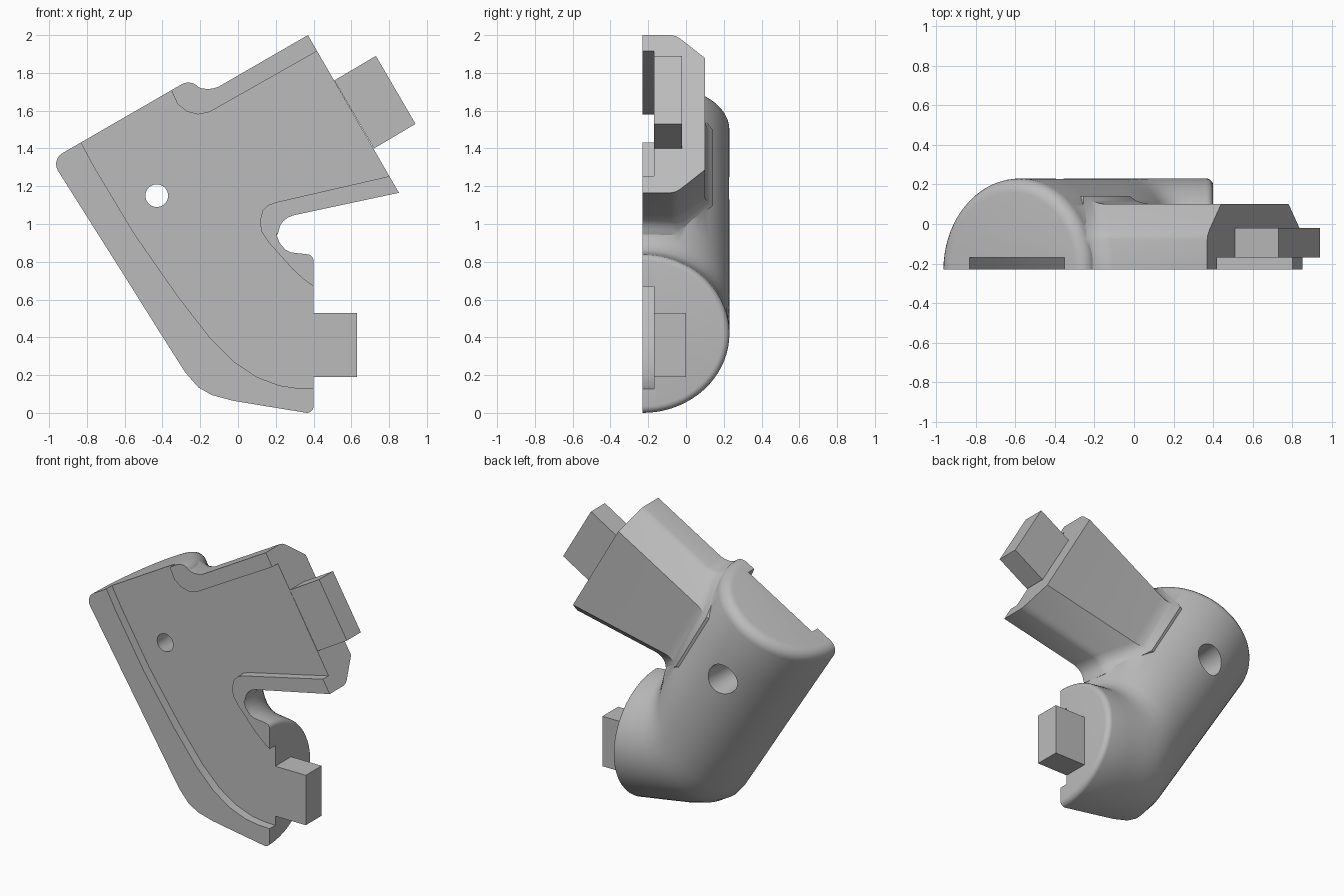
import bpy, bmesh
from math import sin, cos, pi, sqrt
from mathutils import Vector

if "Cube" in bpy.data.objects:
    bpy.data.objects.remove(bpy.data.objects["Cube"], do_unlink=True)

FRONT, DEPTH = -0.23, 0.46
U = Vector((0.866, 0, 0.5))      # direction of the arm
D = Vector((0.5, 0, -0.866))     # direction of the upper shell

grey = bpy.data.materials.new("plain_grey")
grey.use_nodes = True
grey.diffuse_color = (0.5, 0.5, 0.5, 1)
grey.node_tree.nodes["Principled BSDF"].inputs["Base Color"].default_value = (0.5, 0.5, 0.5, 1)


def loft(name, rings):
    """Closed solid through rings with equal point counts."""
    bm = bmesh.new()
    loops = [[bm.verts.new(p) for p in ring] for ring in rings]
    n = len(loops[0])
    for a, b in zip(loops, loops[1:]):
        for i in range(n):
            j = (i + 1) % n
            bm.faces.new((a[i], a[j], b[j], b[i]))
    bm.faces.new(loops[0])
    bm.faces.new(loops[-1])
    bmesh.ops.recalc_face_normals(bm, faces=bm.faces)
    mesh = bpy.data.meshes.new(name)
    bm.to_mesh(mesh)
    bm.free()
    obj = bpy.data.objects.new(name, mesh)
    bpy.context.collection.objects.link(obj)
    mesh.materials.append(grey)
    return obj


def plate(name, outline, y0, y1):
    return loft(name, [[(x, y, z) for x, z in outline] for y in (y0, y1)])


def combine(target, tool, operation):
    bpy.ops.object.select_all(action='DESELECT')
    bpy.context.view_layer.objects.active = target
    target.select_set(True)
    mod = target.modifiers.new(operation, 'BOOLEAN')
    mod.operation, mod.solver, mod.object = operation, 'EXACT', tool
    bpy.ops.object.modifier_apply(modifier=mod.name)
    bpy.data.objects.remove(tool, do_unlink=True)


# Bent shell with a half-round section; each station is outer, inner, inset
def upper(a, inset):
    return (-0.99 + 0.534 * a, 1.34 - 0.845 * a), (-0.237 + 0.5 * a, 1.775 - 0.866 * a), inset


R = 0.07
stations = [upper(R * (1 - cos(t)), R * (1 - sin(t))) for t in [i * pi / 12 for i in range(7)]]
stations += [upper(a, 0) for a in (0.3, 0.55, 0.75)]
stations += [
    ((-0.41, 0.42), (0.195, 1.02), 0), ((-0.28, 0.215), (0.205, 0.94), 0),
    ((-0.21, 0.135), (0.22, 0.90), 0), ((-0.14, 0.095), (0.25, 0.865), 0),
    ((-0.03, 0.065), (0.28, 0.85), 0), ((0.15, 0.035), (0.32, 0.845), 0)]
r = 0.035
stations += [((0.4 - r + r * sin(t), 0), (0.4 - r + r * sin(t), 0.84), r * (1 - cos(t)))
             for t in [i * pi / 10 for i in range(6)]]

rings = []
for (ox, oz), (ix, iz), inset in stations:
    outer, inner = Vector((ox, 0, oz)), Vector((ix, 0, iz))
    mid, half = (outer + inner) / 2, (outer - inner) / 2
    half *= (half.length - inset) / half.length
    ring = [mid + half * cos(t) + Vector((0, FRONT + (DEPTH - inset) * sin(t), 0))
            for t in [i * pi / 36 for i in range(37)]]
    low = Vector((0, -0.03, 0))
    rings.append([ring[0] + low] + ring + [ring[-1] + low])
shell = loft("elbow_shell", rings)

# Chamfered arm, flared where it runs into the shell
rings = []
for w, flare in ((0.64, 0), (0.10, 0), (0.07, 0.006), (0.04, 0.02), (0.015, 0.04),
                 (0, 0.06), (-0.02, 0.085), (-0.2, 0)):
    side = [(0, -0.28, -1, 0), (0, -0.08, -1, 0), (0.006, -0.055, -0.95, 0.1),
            (0.022, -0.03, -0.8, 0.3), (0.14, 0.1, -0.2, 0.5)]
    ring = []
    for end in (0, 1):
        for v, y, dv, dy in (reversed(side) if end else side):
            depth = max(0, y - FRONT) / DEPTH
            s = w if w > 0.6 else w - 0.435 * (1 - sqrt(1 - depth * depth))
            length = 0.964 - 0.324 * (0.64 - s)
            v += dv * flare
            v = length - v if end else v
            p = Vector((0.37, 0, 2.0)) - U * (0.64 - s) + D * v
            p.y = y + dy * flare
            ring.append(p)
    rings.append(ring)
combine(shell, loft("arm", rings), 'UNION')

# Flat front, shallow recess and tapered screw hole
square = [(-2, -1), (2, -1), (2, 3), (-2, 3)]
combine(shell, plate("front_cutter", square, -0.6, FRONT), 'DIFFERENCE')

recess = [
    (-0.86, 1.48), (-0.83, 1.43), (-0.76, 1.30), (-0.55, 0.95), (-0.32, 0.62),
    (-0.15, 0.40), (-0.02, 0.27), (0.10, 0.19), (0.22, 0.145), (0.32, 0.13), (0.5, 0.125),
    (0.5, 0.61), (0.4, 0.67), (0.35, 0.705), (0.29, 0.76), (0.16, 0.905), (0.125, 0.96),
    (0.115, 1.01), (0.13, 1.07), (0.16, 1.1), (0.2, 1.115), (0.81, 1.255), (1.0, 1.3),
    (0.6, 2.02), (0.41, 1.91), (-0.15, 1.593), (-0.21, 1.58), (-0.27, 1.595),
    (-0.32, 1.635), (-0.35, 1.70), (-0.37, 1.78)]
combine(shell, plate("recess_cutter", recess, -0.4, -0.17), 'DIFFERENCE')

hole = [[(-0.43 + rad * cos(i * pi / 20), y, 1.15 + rad * sin(i * pi / 20)) for i in range(40)]
        for y, rad in ((-0.3, 0.06), (-0.17, 0.06), (0.3, 0.11))]
combine(shell, loft("hole_cutter", hole), 'DIFFERENCE')

bpy.ops.object.select_all(action='DESELECT')
bpy.context.view_layer.objects.active = shell
shell.select_set(True)
bpy.ops.object.shade_smooth_by_angle(angle=0.5)

# Square pegs on the two open ends
plate("lower_peg", [(0.4, 0.19), (0.63, 0.19), (0.63, 0.53), (0.4, 0.53)], -0.17, 0)
plate("arm_peg", [(0.51, 1.76), (0.73, 1.89), (0.94, 1.53), (0.72, 1.40)], -0.17, -0.02)
